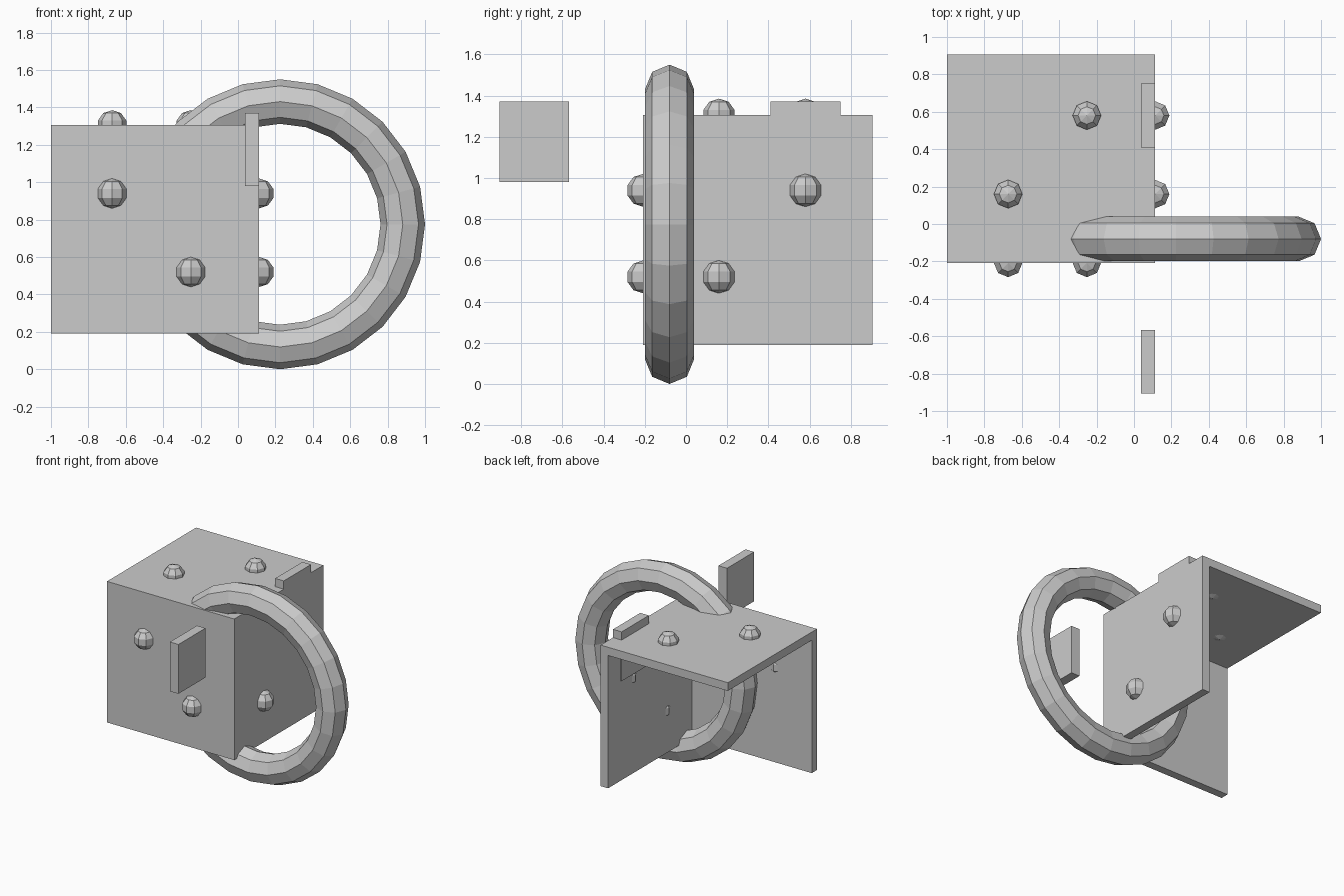
import bpy
from mathutils import Vector

if "Cube" in bpy.data.objects:
    bpy.data.objects.remove(bpy.data.objects["Cube"])

X0, X1 = -1.0, 0.113      # corner shell extents
Y0, Y1 = -0.208, 0.905
Z0, Z1 = 0.19, 1.305
T = 0.065                 # plate thickness


def box(name, lo, hi):
    lo, hi = Vector(lo), Vector(hi)
    bpy.ops.mesh.primitive_cube_add(size=1, location=(lo + hi) / 2)
    ob = bpy.context.object
    ob.name = name
    ob.scale = hi - lo
    return ob


def stud(name, loc):
    bpy.ops.mesh.primitive_uv_sphere_add(segments=8, ring_count=5, radius=0.08, location=loc)
    bpy.context.object.name = name


# three plates meeting at one corner
box("top_plate", (X0, Y0, Z1 - T), (X1, Y1, Z1))
box("front_plate", (X0, Y0, Z0), (X1, Y0 + T, Z1 - T))
box("right_plate", (X1 - T, Y0 + T, Z0), (X1, Y1, Z1 - T))

# two studs half sunk in each plate
for i, (x, y) in enumerate([(-0.673, 0.16), (-0.252, 0.58)]):
    stud(f"top_stud_{i}", (x, y, Z1))
for i, (x, z) in enumerate([(-0.673, 0.94), (-0.252, 0.52)]):
    stud(f"front_stud_{i}", (x, Y0, z))
for i, (y, z) in enumerate([(0.16, 0.52), (0.58, 0.94)]):
    stud(f"right_stud_{i}", (X1, y, z))

# upright ring passing through the shell
bpy.ops.mesh.primitive_torus_add(major_segments=24, minor_segments=8,
                                 major_radius=0.656, minor_radius=0.119,
                                 location=(0.225, -0.08, 0.775),
                                 rotation=(1.5707963, 0, 0))
bpy.context.object.name = "ring"

# small blocks: one set in the right plate, one floating in front
box("inset_block", (0.038, 0.41, 0.98), (0.113, 0.75, 1.37))
box("floating_block", (0.038, -0.905, 0.98), (0.113, -0.567, 1.37))
